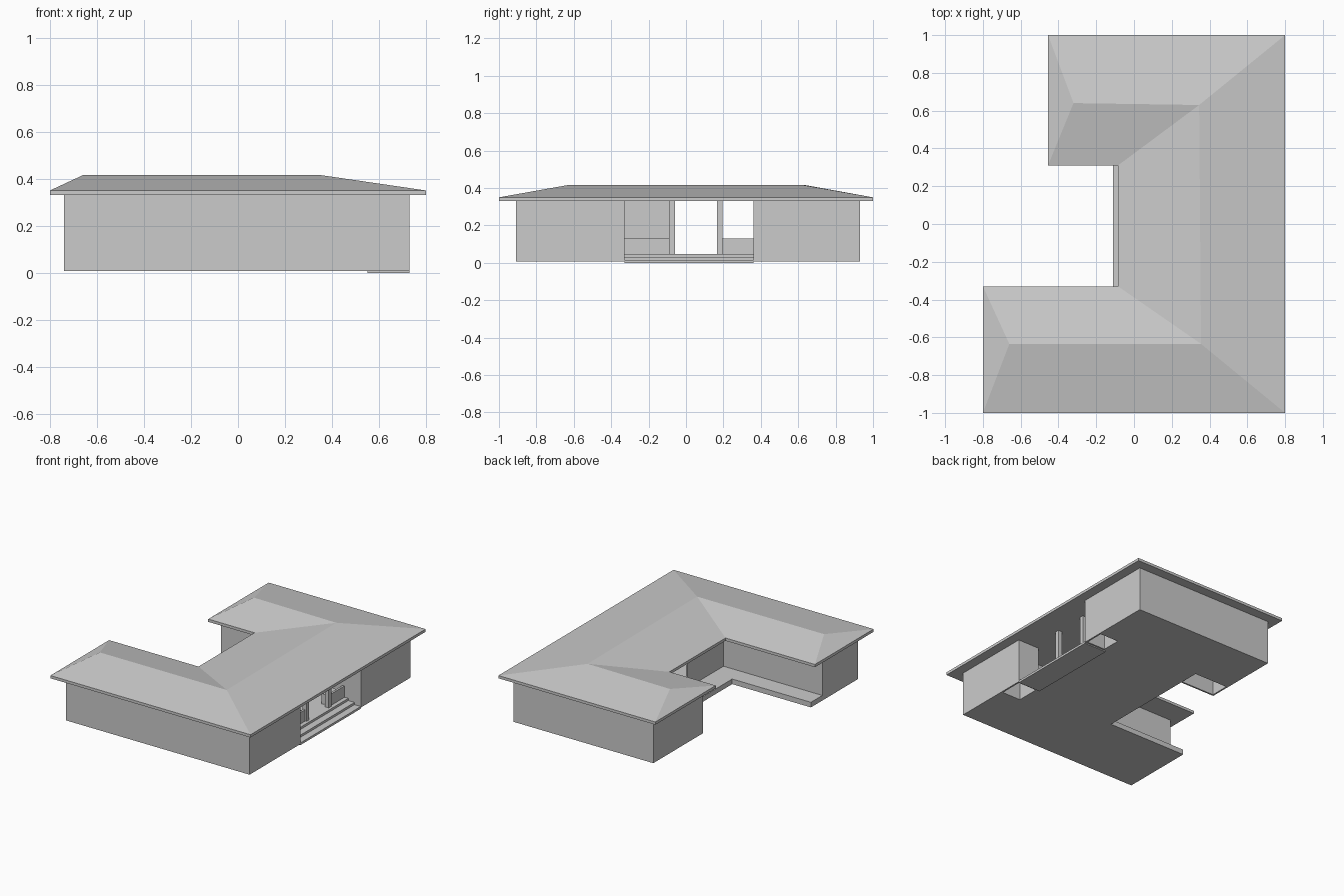
import bpy, bmesh

if "Cube" in bpy.data.objects:
    bpy.data.objects.remove(bpy.data.objects["Cube"])


def make(name, bm):
    bmesh.ops.recalc_face_normals(bm, faces=bm.faces)
    me = bpy.data.meshes.new(name)
    bm.to_mesh(me)
    bm.free()
    ob = bpy.data.objects.new(name, me)
    bpy.context.collection.objects.link(ob)
    return ob


def box(name, x, y, z):
    bm = bmesh.new()
    bmesh.ops.create_cube(bm, size=1)
    for v in bm.verts:
        for i, (a, b) in enumerate((x, y, z)):
            v.co[i] = a if v.co[i] < 0 else b
    return make(name, bm)


def prism(name, pts, z0, z1):
    bm = bmesh.new()
    f = bm.faces.new([bm.verts.new((x, y, z0)) for x, y in pts])
    r = bmesh.ops.extrude_face_region(bm, geom=[f])
    for v in r["geom"]:
        if isinstance(v, bmesh.types.BMVert):
            v.co.z = z1
    return make(name, bm)


# U-shaped hipped roof with a shallow fascia and flat soffit
eaves = [(-.8, -1), (.8, -1), (.8, 1), (-.455, 1),
         (-.455, .31), (-.085, .31), (-.085, -.33), (-.8, -.33)]
ridge = [(-.66, -.635), (.355, -.635), (.345, .63), (-.32, .64)]
bm = bmesh.new()
low = [bm.verts.new((x, y, .33)) for x, y in eaves]
e = [bm.verts.new((x, y, .35)) for x, y in eaves]
r = [bm.verts.new((x, y, .415)) for x, y in ridge]
bm.faces.new(low)
for i in range(8):
    j = (i + 1) % 8
    bm.faces.new((low[i], low[j], e[j], e[i]))
for f in ((e[0], e[1], r[1], r[0]), (e[1], e[2], r[2], r[1]),
          (e[2], e[3], r[3], r[2]), (e[3], e[4], r[3]),
          (e[4], e[5], r[2], r[3]), (e[5], e[6], r[1], r[2]),
          (e[6], e[7], r[0], r[1]), (e[7], e[0], r[0])):
    bm.faces.new(f)
make("roof", bm)

# Floor slab and verandah, open beneath the three corner closets
prism("floor", [(-.74, -.91), (.73, -.91), (.73, -.51), (.57, -.51), (.57, .51),
                (.73, .51), (.73, .93), (-.39, .93), (-.39, .51), (-.11, .51),
                (-.11, -.37), (-.74, -.37)], .008, .045)

# Outer walls
Z, T = (.008, .332), .012
box("south_wall", (-.74, .73), (-.91, -.91 + T), Z)
box("north_wall", (-.39, .73), (.93 - T, .93), Z)
box("south_wing_west_wall", (-.74, -.74 + T), (-.91, -.5), Z)
box("south_wing_north_wall", (-.74, .05), (-.5 - T, -.5), Z)
box("north_wing_west_wall", (-.39, -.39 + T), (.36, .93), Z)
box("north_wing_south_wall", (-.39, .6), (.36, .36 + T), Z)
for side, y0, y1, yr, yi in (("south", -.91, -.33, -.33 - T, -.51 - T),
                             ("north", .36, .93, .36, .51)):
    box(side + "_east_wall", (.73 - T, .73), (y0, y1), Z)
    box(side + "_entry_return", (.57, .73), (yr, yr + T), Z)
    box(side + "_closet_wall", (.57, .73), (yi, yi + T), Z)
    box(side + "_closet_back", (.57 - T, .57), (min(yr, yi), max(yr, yi) + T), Z)
box("porch_closet_wall", (-.39, -.11), (.51, .51 + T), Z)

# Room wall beside the passage
box("passage_west_wall", (.05, .05 + T), (-.5, -.09), (.04, .332))
box("hall_south_wall", (.05, .57), (-.5 - T, -.5), Z)

# Entry steps
for i in range(3):
    box("step_%d" % (i + 1), (.55, .73 - .05 * i), (-.33, .36),
        (0, .016 * (i + 1)))

# Entry posts and low railings
for i, y in enumerate((-.09, .165)):
    box("entry_post_%d" % (i + 1), (.58, .61), (y, y + .03), (.045, .332))
box("south_railing", (.585, .6), (-.33, -.09), (.045, .13))
box("north_railing", (.585, .6), (.195, .36), (.045, .13))
for side, y in (("south", (-.33, -.09)), ("north", (.195, .305))):
    box(side + "_bench", (.53, .585), y, (.045, .12))
